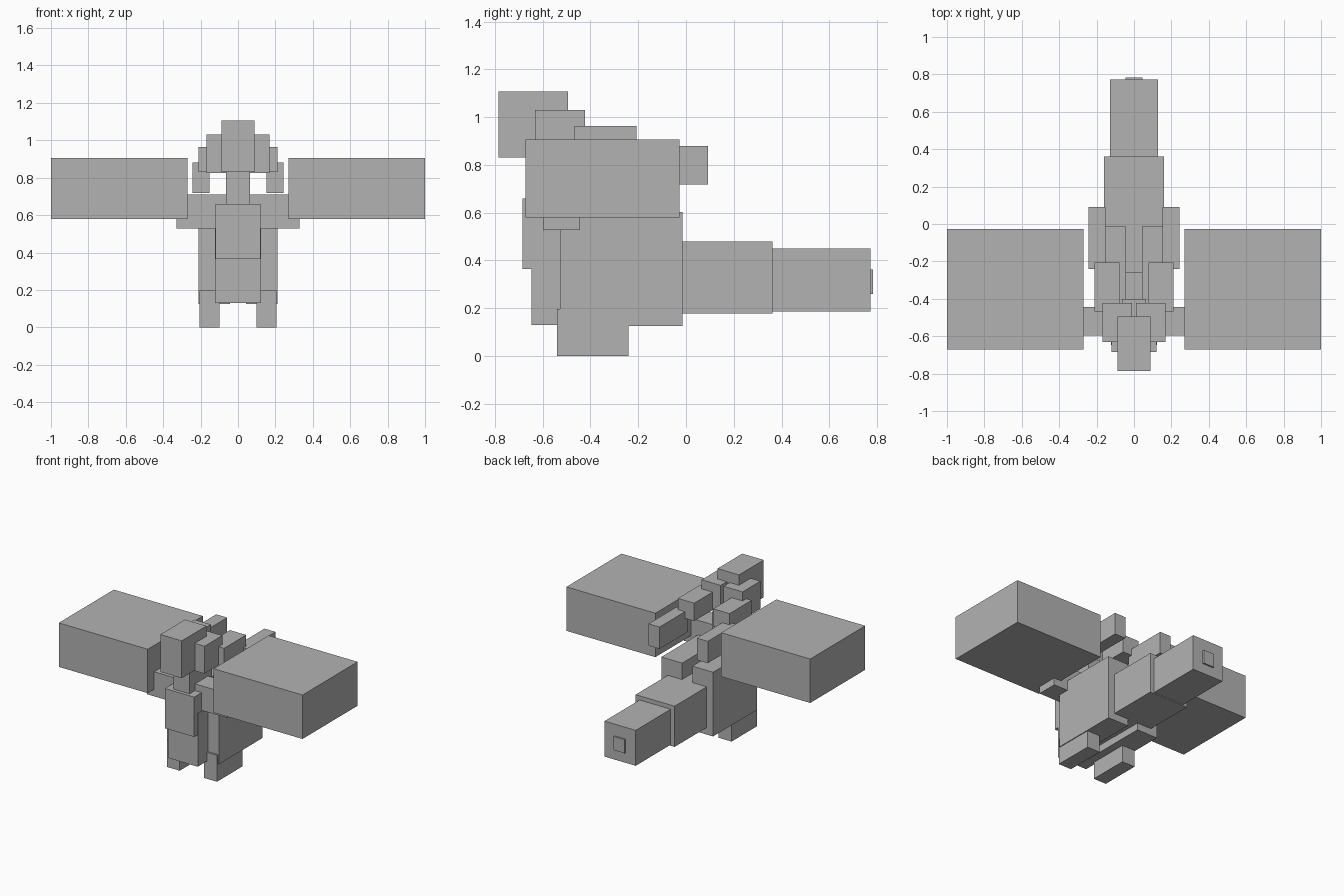
import bpy
import bmesh

if "Cube" in bpy.data.objects:
    bpy.data.objects.remove(bpy.data.objects["Cube"])

grey = bpy.data.materials.new("plain_grey")
grey.diffuse_color = (0.45, 0.45, 0.45, 1)
grey.use_nodes = True
grey.node_tree.nodes["Principled BSDF"].inputs["Base Color"].default_value = grey.diffuse_color


def box(name, x, y, z):
    """Axis-aligned block from (min, max) ranges."""
    bm = bmesh.new()
    bmesh.ops.create_cube(bm, size=1)
    for v in bm.verts:
        v.co = [r[0] if c < 0 else r[1] for c, r in zip(v.co, (x, y, z))]
    me = bpy.data.meshes.new(name)
    bm.to_mesh(me)
    bm.free()
    me.materials.append(grey)
    ob = bpy.data.objects.new(name, me)
    bpy.context.collection.objects.link(ob)


def centre(name, half, y, z):
    box(name, (-half, half), y, z)


def pair(name, x, y, z):
    box("right_" + name, x, y, z)
    box("left_" + name, (-x[1], -x[0]), y, z)


# head, neck and trunk
centre("head", 0.088, (-0.785, -0.495), (0.83, 1.107))
centre("neck", 0.065, (-0.66, -0.40), (0.60, 0.83))
centre("chest", 0.12, (-0.685, -0.595), (0.365, 0.66))
centre("belly", 0.123, (-0.647, -0.525), (0.13, 0.525))
centre("core", 0.12, (-0.53, -0.26), (0.18, 0.525))

# tail segments
centre("tail_base", 0.16, (-0.26, 0.362), (0.178, 0.48))
centre("tail_end", 0.128, (0.362, 0.772), (0.186, 0.449))
centre("tail_tip", 0.045, (0.70, 0.783), (0.26, 0.362))

# crest blocks stepping back from the head
pair("front_crest", (0.012, 0.168), (-0.632, -0.423), (0.826, 1.03))
pair("middle_crest", (0.078, 0.212), (-0.467, -0.207), (0.83, 0.963))
pair("rear_crest", (0.153, 0.243), (-0.24, 0.092), (0.718, 0.88))

# wings and limbs
pair("wing", (0.27, 1.0), (-0.672, -0.027), (0.58, 0.906))
pair("shoulder", (0.06, 0.328), (-0.597, -0.443), (0.528, 0.71))
pair("thigh", (0.042, 0.212), (-0.527, -0.014), (0.126, 0.602))
pair("foot", (0.10, 0.206), (-0.54, -0.24), (0.0, 0.196))
